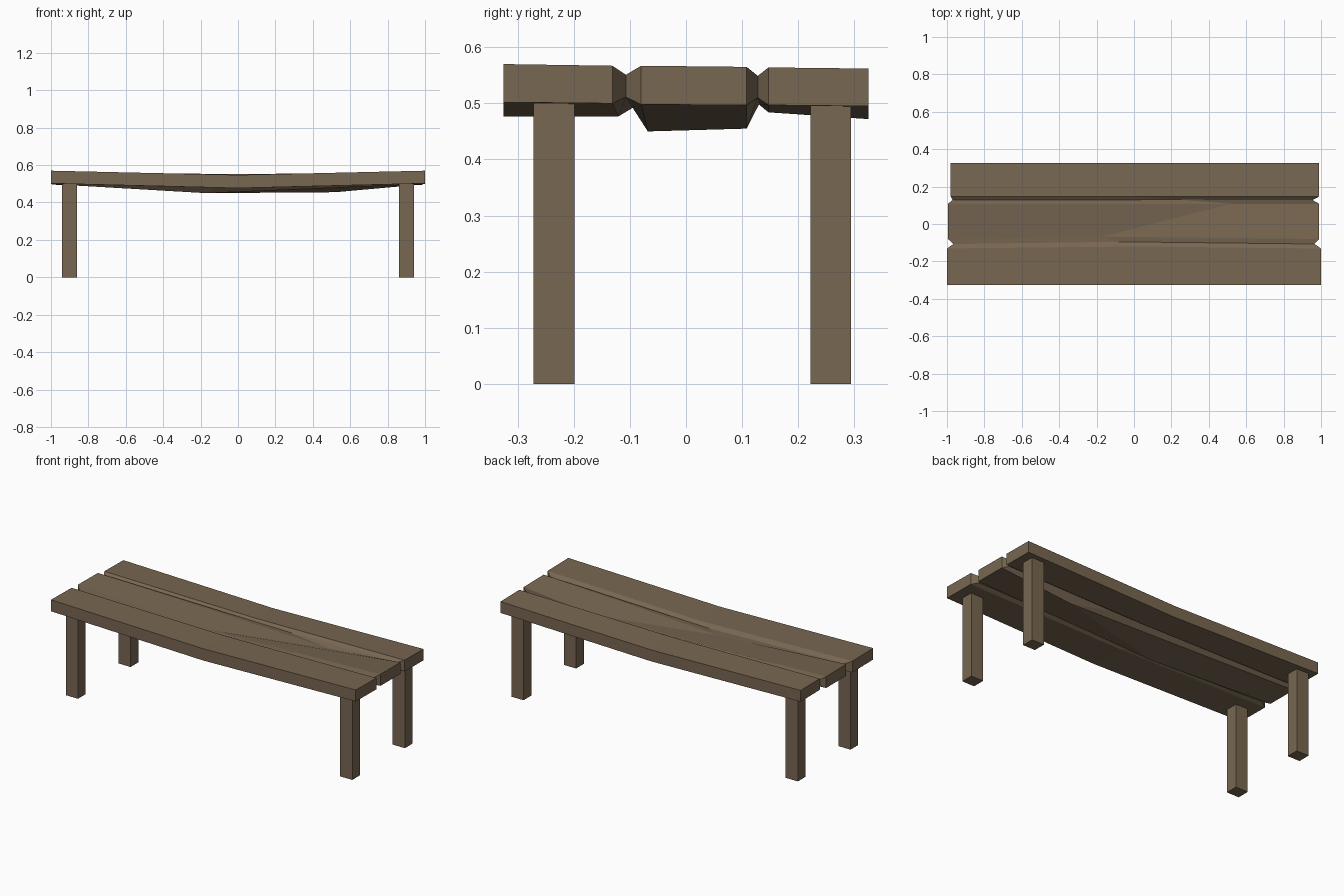
import bpy, bmesh

if "Cube" in bpy.data.objects:
    bpy.data.objects.remove(bpy.data.objects["Cube"])

wood = bpy.data.materials.new("weathered wood")
wood.diffuse_color = (0.188, 0.135, 0.083, 1)
wood.use_nodes = True
wood.node_tree.nodes["Principled BSDF"].inputs["Base Color"].default_value = wood.diffuse_color


def finish(bm, name):
    bmesh.ops.recalc_face_normals(bm, faces=bm.faces)
    mesh = bpy.data.meshes.new(name)
    bm.to_mesh(mesh)
    bm.free()
    mesh.materials.append(wood)
    obj = bpy.data.objects.new(name, mesh)
    bpy.context.collection.objects.link(obj)
    return obj


# Seat: sagging planks joined by two V grooves, one row per lengthwise edge line
# y_end, y_mid, x_left, x_mid, x_right, bottom_end, top_end, bottom_mid, top_mid
edges = [
    (-0.325, -0.325, -1.0, 0.0, 1.0, 0.502, 0.570, 0.477, 0.547),
    (-0.131, -0.120, -1.0, 0.0, 1.0, 0.500, 0.567, 0.477, 0.545),
    (-0.107, -0.095, -0.965, -0.08, 0.965, 0.511, 0.551, 0.492, 0.530),
    (-0.080, -0.068, -0.995, -0.17, 0.99, 0.498, 0.567, 0.450, 0.520),
    (0.108, 0.108, -0.995, 0.52, 0.99, 0.497, 0.565, 0.455, 0.523),
    (0.128, 0.130, -0.97, 0.25, 0.955, 0.510, 0.549, 0.498, 0.537),
    (0.147, 0.147, -0.98, 0.0, 0.99, 0.497, 0.564, 0.484, 0.551),
    (0.325, 0.325, -0.98, 0.0, 0.99, 0.495, 0.562, 0.472, 0.540),
]
bm = bmesh.new()
grid = []  # grid[edge][station] = (bottom vertex, top vertex)
for ye, ym, xl, xm, xr, be, te, bmid, tmid in edges:
    stations = [(xl, ye, be, te), (xm, ym, bmid, tmid), (xr, ye, be, te)]
    grid.append([(bm.verts.new((x, y, b)), bm.verts.new((x, y, t)))
                 for x, y, b, t in stations])
for a, b in zip(grid, grid[1:]):
    for s in range(2):
        for k in range(2):  # underside and top
            bm.faces.new((a[s][k], a[s + 1][k], b[s + 1][k], b[s][k]))
    for s in (0, 2):  # plank ends
        bm.faces.new((a[s][0], b[s][0], b[s][1], a[s][1]))
for row in (grid[0], grid[-1]):  # front and back sides
    for s in range(2):
        bm.faces.new((row[s][0], row[s + 1][0], row[s + 1][1], row[s][1]))
finish(bm, "plank_seat")

# Legs: square posts reaching just into the planks
for side, x in (("left", -0.9), ("right", 0.9)):
    for place, y in (("front", -0.235), ("back", 0.258)):
        bm = bmesh.new()
        bmesh.ops.create_cube(bm, size=1)
        bmesh.ops.scale(bm, vec=(0.08, 0.073, 0.505), verts=bm.verts)
        bmesh.ops.translate(bm, vec=(x, y, 0.2525), verts=bm.verts)
        finish(bm, f"{place}_{side}_leg")
